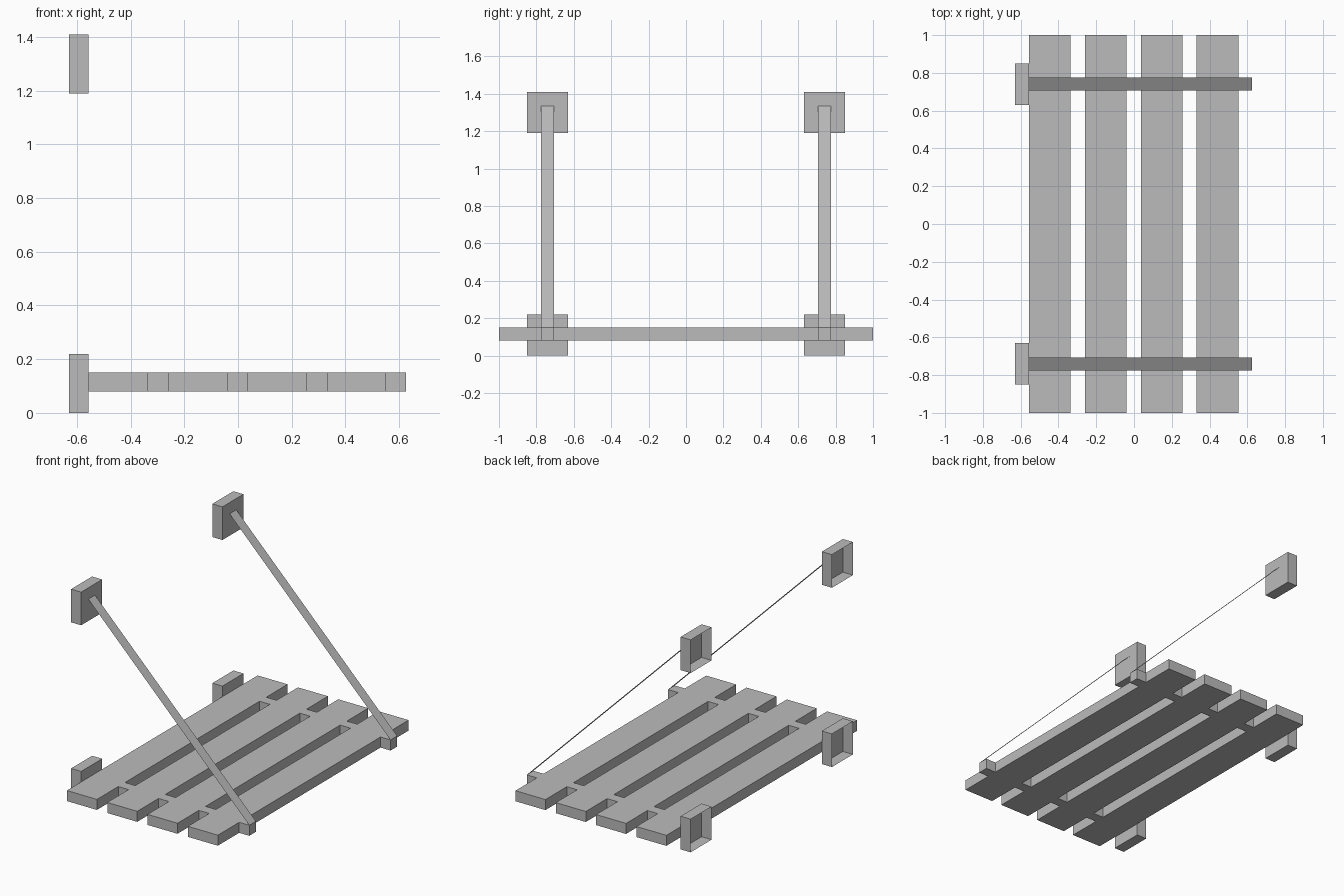
import bpy
import bmesh
from math import radians
from mathutils import Vector

cube = bpy.data.objects.get("Cube")
if cube:
    bpy.data.objects.remove(cube, do_unlink=True)

# One plain grey for everything
GREY = (0.5, 0.5, 0.5, 1.0)
grey = bpy.data.materials.new("plain_grey")
grey.use_nodes = True
grey.diffuse_color = GREY
grey.node_tree.nodes["Principled BSDF"].inputs["Base Color"].default_value = GREY


def add_object(name, bm):
    mesh = bpy.data.meshes.new(name)
    bm.to_mesh(mesh)
    bm.free()
    mesh.materials.append(grey)
    obj = bpy.data.objects.new(name, mesh)
    bpy.context.collection.objects.link(obj)
    return obj


WALL_X, OUTER_X = -0.556, 0.626      # wall side and free end of the shelf
DECK_LOW, DECK_TOP = 0.08, 0.15
BEAM_IN, BEAM_OUT = 0.706, 0.776     # cross beam width along y
PLANK, GAP = 0.22, 0.076


# Deck: four planks joined flush by two cross beams, cut from one outline
def slatted_deck():
    xs = [WALL_X]
    for i in range(4):
        xs += [xs[-1] + PLANK, xs[-1] + PLANK + GAP]
    xs[-1] = OUTER_X
    ys = [-1, -BEAM_OUT, -BEAM_IN, BEAM_IN, BEAM_OUT, 1]
    bm = bmesh.new()
    for i in range(len(xs) - 1):
        for j in range(len(ys) - 1):
            is_plank, is_beam = i % 2 == 0, j % 2 == 1
            if is_plank or is_beam:
                corners = [(xs[i], ys[j]), (xs[i + 1], ys[j]),
                           (xs[i + 1], ys[j + 1]), (xs[i], ys[j + 1])]
                bm.faces.new([bm.verts.new((x, y, DECK_LOW)) for x, y in corners])
    bmesh.ops.remove_doubles(bm, verts=bm.verts, dist=0.0005)
    grown = bmesh.ops.extrude_face_region(bm, geom=bm.faces[:], use_keep_orig=True)
    top = [v for v in grown["geom"] if isinstance(v, bmesh.types.BMVert)]
    bmesh.ops.translate(bm, verts=top, vec=(0, 0, DECK_TOP - DECK_LOW))
    bmesh.ops.recalc_face_normals(bm, faces=bm.faces)
    add_object("slatted_deck", bm)


# Wall bracket: a shallow box left open towards the wall
def wall_bracket(name, y, z):
    depth, side = 0.074, 0.22
    bm = bmesh.new()
    bmesh.ops.create_cube(bm, size=1)
    bmesh.ops.scale(bm, verts=bm.verts, vec=(depth, side, side))
    bmesh.ops.translate(bm, verts=bm.verts, vec=(WALL_X - depth / 2, y, z))
    bm.normal_update()
    wall_face = [f for f in bm.faces if f.normal.x < -0.9]
    bmesh.ops.delete(bm, geom=wall_face, context="FACES")
    add_object(name, bm)


# Support strap: a flat band from the upper bracket to the beam end
def support_strap(name, y):
    half = (BEAM_OUT - BEAM_IN) / 2
    bm = bmesh.new()
    path = [(OUTER_X, y - half, DECK_TOP), (OUTER_X, y + half, DECK_TOP),
            (WALL_X, y + half, 1.335), (WALL_X, y - half, 1.335)]
    bm.faces.new([bm.verts.new(p) for p in path])
    add_object(name, bm)


slatted_deck()
for label, sign in (("front", -1), ("back", 1)):
    y = sign * (BEAM_IN + BEAM_OUT) / 2
    wall_bracket(label + "_lower_bracket", y, 0.11)
    wall_bracket(label + "_upper_bracket", y, 1.3)
    support_strap(label + "_support_strap", y)
